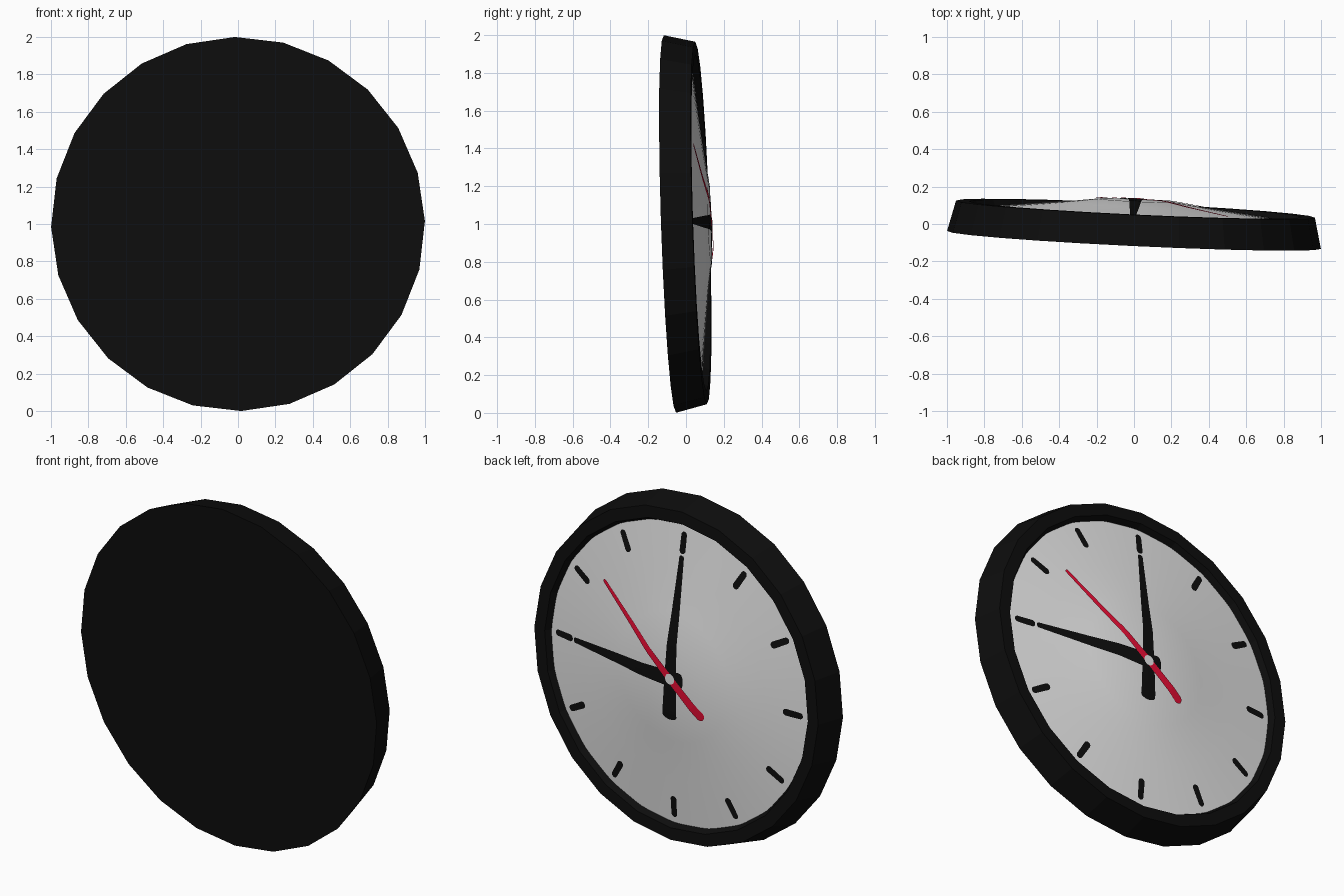
import bpy, math
from mathutils import Vector

if "Cube" in bpy.data.objects:
    bpy.data.objects.remove(bpy.data.objects["Cube"])

# Local frame of the slightly tilted clock
N = Vector((0.0475, 1.0, 0.033)).normalized()
U = (Vector((1, 0, 0)) - N * N.x).normalized()
V = U.cross(N)
if V.z < 0:
    V = -V
ORIGIN = Vector((0, -0.085, 1.0))
TURN = math.radians(1.0)


def place(r, a, h):
    """Polar position on the clock, h measured from the back plane."""
    return ORIGIN + (U * math.cos(a) + V * math.sin(a)) * r + N * h


def material(name, rgb):
    m = bpy.data.materials.new(name)
    m.diffuse_color = (*rgb, 1)
    m.use_nodes = True
    m.node_tree.nodes["Principled BSDF"].inputs["Base Color"].default_value = m.diffuse_color
    return m


BLACK = material("black", (0.004, 0.004, 0.004))
WHITE = material("dial white", (0.8, 0.8, 0.8))
RED = material("red", (0.8, 0.004, 0.035))

# Domed dial profile: radius, height
DOME = [(0.0, 0.215), (0.2, 0.212), (0.37, 0.188), (0.6, 0.161), (0.87, 0.13)]


def dome(r):
    for (r0, h0), (r1, h1) in zip(DOME, DOME[1:]):
        if r <= r1:
            return h0 + (h1 - h0) * (r - r0) / (r1 - r0)
    return DOME[-1][1]


def add_object(name, verts, faces, mat, smooth=False, face_out=False):
    me = bpy.data.meshes.new(name)
    me.from_pydata(verts, [], faces)
    me.materials.append(mat)
    me.update()
    if face_out and sum(p.normal.dot(N) * p.area for p in me.polygons) < 0:
        me.flip_normals()
    for p in me.polygons:
        p.use_smooth = smooth
    ob = bpy.data.objects.new(name, me)
    bpy.context.collection.objects.link(ob)
    return ob


def lathe(profile, sides):
    verts = [place(r, TURN + math.tau * k / sides, h)
             for r, h in profile for k in range(sides)]
    faces = []
    for i in range(len(profile) - 1):
        for k in range(sides):
            a, b = i * sides + k, i * sides + (k + 1) % sides
            faces.append((a, a + sides, b + sides, b))
    return verts, faces


# Case: flat back, tapered wall, front rim and inner wall
SIDES = 24
verts, faces = lathe([(1.0, 0.0), (0.96, 0.165), (0.89, 0.165), (0.868, 0.12)], SIDES)
faces.append(tuple(range(SIDES)))
case = add_object("case", verts, faces, BLACK)
ref = case.data.polygons[SIDES + 1]
if ref.normal.dot(N) < 0:
    case.data.flip_normals()
back = case.data.polygons[len(faces) - 1]
if back.normal.dot(N) > 0:
    back.flip()

# Dial
verts, faces = lathe(DOME[1:], SIDES * 2)
faces.append(tuple(range(SIDES * 2)))
add_object("dial", verts, faces, WHITE, smooth=True, face_out=True)


def strip(name, angle, r0, r1, w0, w1, lift, mat, cap=1.0):
    """Thin tapered plate with rounded ends that follows the dome."""
    steps, across = 40, 4
    length = r1 - r0
    verts, faces = [], []
    for i in range(steps + 1):
        t = (1 - math.cos(math.pi * i / steps)) / 2
        s = r0 + length * t
        w = w0 + (w1 - w0) * t
        c = w / 2 * cap
        d = min(length * t, length * (1 - t))
        if d < c:
            w *= max(0.05, math.sqrt(1 - (1 - d / c) ** 2))
        for j in range(across + 1):
            q = w * (j / across - 0.5)
            r = math.hypot(s, q)
            verts.append(place(r, angle + TURN + math.atan2(q, s), dome(r) + lift))
    row = across + 1
    for i in range(steps):
        for j in range(across):
            a = i * row + j
            faces.append((a, a + 1, a + row + 1, a + row))
    return add_object(name, verts, faces, mat, face_out=True)


# Twelve hour markers
for k in range(12):
    strip(f"hour_marker_{k + 1}", k * math.pi / 6, 0.71, 0.835, 0.04, 0.036, 0.003, BLACK)

# Hands: upright, sideways and the thin red one
strip("upright_hand", math.pi / 2, -0.24, 0.70, 0.095, 0.03, 0.004, BLACK, 0.5)
strip("sideways_hand", 0, -0.085, 0.70, 0.1, 0.03, 0.005, BLACK, 0.5)
strip("red_hand", math.radians(39), -0.285, 0.655, 0.055, 0.02, 0.007, RED)

# Centre cap
cap_pts = [place(0.031, math.tau * k / 16, dome(0.03) + 0.009) for k in range(16)]
add_object("centre_cap", cap_pts, [tuple(range(16))], WHITE, face_out=True)
